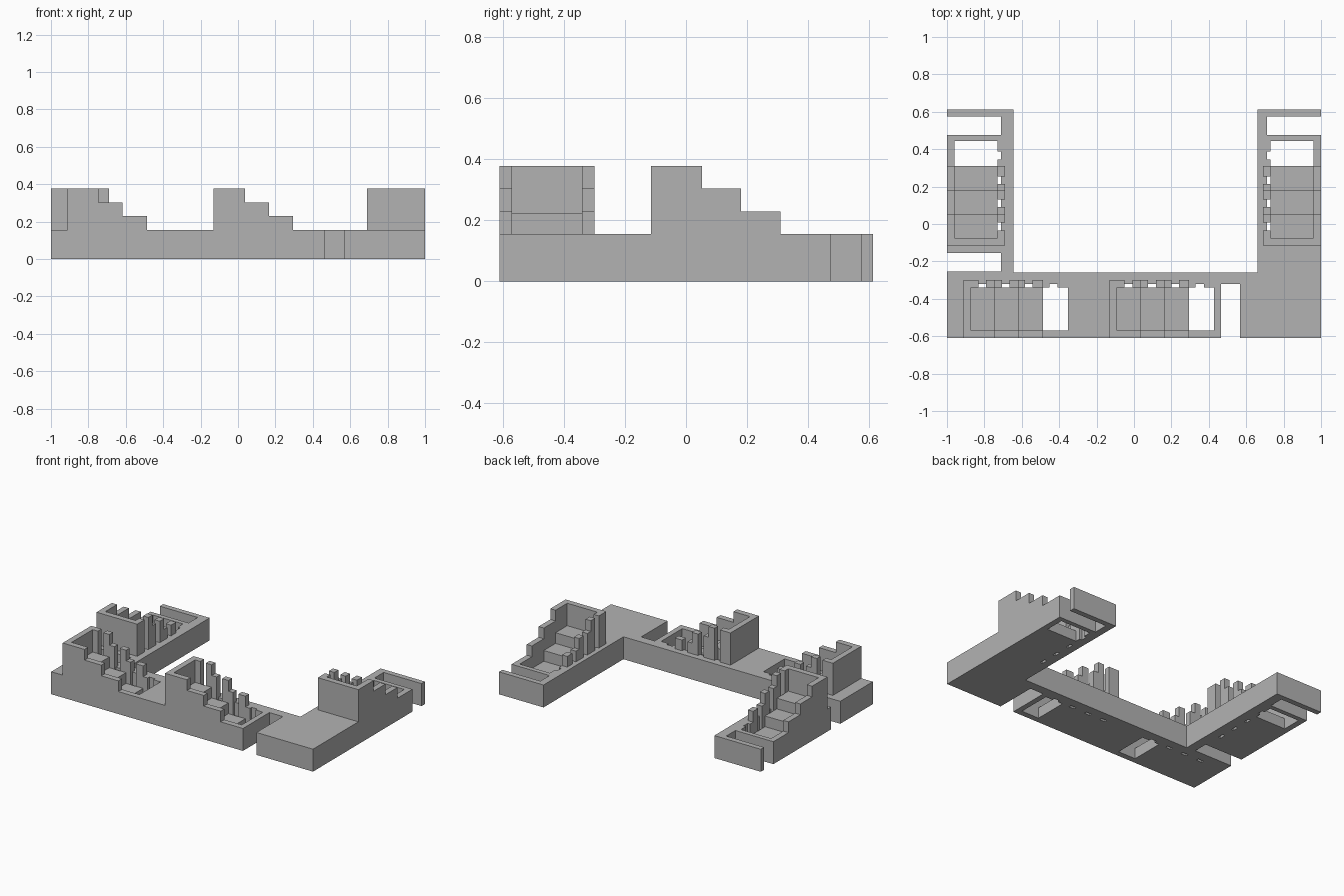
import bpy, bmesh
from mathutils import Vector

cube = bpy.data.objects.get("Cube")
if cube:
    bpy.data.objects.remove(cube, do_unlink=True)

grey = bpy.data.materials.new("plain grey")
grey.use_nodes = True
grey.diffuse_color = (0.45, 0.45, 0.45, 1)
grey.node_tree.nodes["Principled BSDF"].inputs["Base Color"].default_value = (0.45, 0.45, 0.45, 1)

BASE_H = 0.155                      # platform height
RISE = 0.074                        # height of one step
STEPS = (0.167, 0.295, 0.425)       # where the stair drops, along the run
WALL, INNER, SLOT, DEPTH = 0.04, 0.27, 0.288, 0.31   # distances in from the outer face
HOLE_END = 0.558
SLOTS = ((0.08, 0.122), (0.205, 0.247), (0.33, 0.37), (0.46, 0.503))

# Stair modules: name, corner, run direction, inward direction
MODULES = (
    ("front_right", (-0.912, -0.61), (1, 0), (0, 1)),
    ("front_middle", (-0.13, -0.61), (1, 0), (0, 1)),
    ("left_wing", (1, -0.115), (0, 1), (-1, 0)),
    ("right_wing", (-1, -0.115), (0, 1), (1, 0)),
)


def prism(bm, points, offset):
    """Extrude a closed outline of 3D points by an offset."""
    face = bm.faces.new([bm.verts.new(p) for p in points])
    new = bmesh.ops.extrude_face_region(bm, geom=[face])["geom"]
    bmesh.ops.translate(bm, vec=offset, verts=[g for g in new if isinstance(g, bmesh.types.BMVert)])
    if not face.is_valid:
        return
    # keep the starting cap when the extrusion has left it in place
    return face


def finish(bm, name):
    # close any open cap left by extrusion
    holes = [e for e in bm.edges if e.is_boundary]
    if holes:
        bmesh.ops.holes_fill(bm, edges=holes, sides=0)
    bmesh.ops.recalc_face_normals(bm, faces=bm.faces[:])
    mesh = bpy.data.meshes.new(name)
    bm.to_mesh(mesh)
    bm.free()
    mesh.materials.append(grey)
    ob = bpy.data.objects.new(name, mesh)
    bpy.context.scene.collection.objects.link(ob)
    return ob


def placer(corner, run, inward):
    c, r, i = (Vector((*v, 0)) for v in (corner, run, inward))
    return lambda s, d, z: c + r * s + i * d + Vector((0, 0, z))


def stepped(bm, place, s0, s1, d0, d1, top, bottom):
    """Block between s0 and s1 whose top follows the stair steps."""
    cuts = [s0] + [s for s in STEPS if s0 < s < s1] + [s1]
    outline = [(s0, bottom)]
    for a, b in zip(cuts, cuts[1:]):
        z = top - RISE * sum(a >= s for s in STEPS)
        outline += [(a, z), (b, z)]
    outline.append((s1, bottom))
    prism(bm, [place(s, d0, z) for s, z in outline], place(0, d1, 0) - place(0, d0, 0))


# U-shaped platform with doorway notches
outline = [
    (-1, -0.61), (0.465, -0.61), (0.465, -0.322), (0.568, -0.322), (0.568, -0.61), (1, -0.61),
    (1, 0.475), (0.71, 0.475), (0.71, 0.575), (1, 0.575), (1, 0.612), (0.66, 0.612),
    (0.66, -0.26), (-0.645, -0.26), (-0.645, 0.612), (-1, 0.612), (-1, 0.575), (-0.71, 0.575),
    (-0.71, 0.475), (-1, 0.475), (-1, -0.155), (-0.71, -0.155), (-0.71, -0.255), (-1, -0.255),
]
bm = bmesh.new()
prism(bm, [(x, y, 0) for x, y in outline], (0, 0, BASE_H))
platform = finish(bm, "platform")

# Stairwells with narrow window slots, cut right through the platform
bm = bmesh.new()
for name, corner, run, inward in MODULES:
    place = placer(corner, run, inward)
    comb = [(HOLE_END, INNER), (HOLE_END, WALL), (WALL, WALL), (WALL, INNER)]
    for a, b in SLOTS:
        comb += [(a, INNER), (a, SLOT), (b, SLOT), (b, INNER)]
    prism(bm, [place(s, d, -0.1) for s, d in comb], (0, 0, 0.5))
cutter = finish(bm, "stairwell_cutter")
cutter.hide_render = True
mod = platform.modifiers.new("stairwells", 'BOOLEAN')
mod.operation, mod.solver, mod.object = 'DIFFERENCE', 'EXACT', cutter
bpy.context.view_layer.objects.active = platform
bpy.ops.object.modifier_apply(modifier=mod.name)
bpy.data.objects.remove(cutter, do_unlink=True)

for name, corner, run, inward in MODULES:
    place = placer(corner, run, inward)
    wall_top = BASE_H + 3 * RISE

    # Stair treads inside the well
    bm = bmesh.new()
    stepped(bm, place, WALL, STEPS[-1], WALL, INNER, 3 * RISE, 0)
    finish(bm, name + "_stairs")

    # Stepped outer wall and end wall
    bm = bmesh.new()
    stepped(bm, place, 0, STEPS[-1], 0, WALL, wall_top, BASE_H)
    stepped(bm, place, 0, WALL, WALL, INNER, wall_top, BASE_H)
    finish(bm, name + "_wall")

    # Posts between the slots on the platform side
    bm = bmesh.new()
    starts = [0] + [b for a, b in SLOTS[:3]]
    ends = [a for a, b in SLOTS[:3]] + [STEPS[-1]]
    for a, b in zip(starts, ends):
        stepped(bm, place, a, b, INNER, DEPTH, wall_top, BASE_H)
    finish(bm, name + "_posts")
